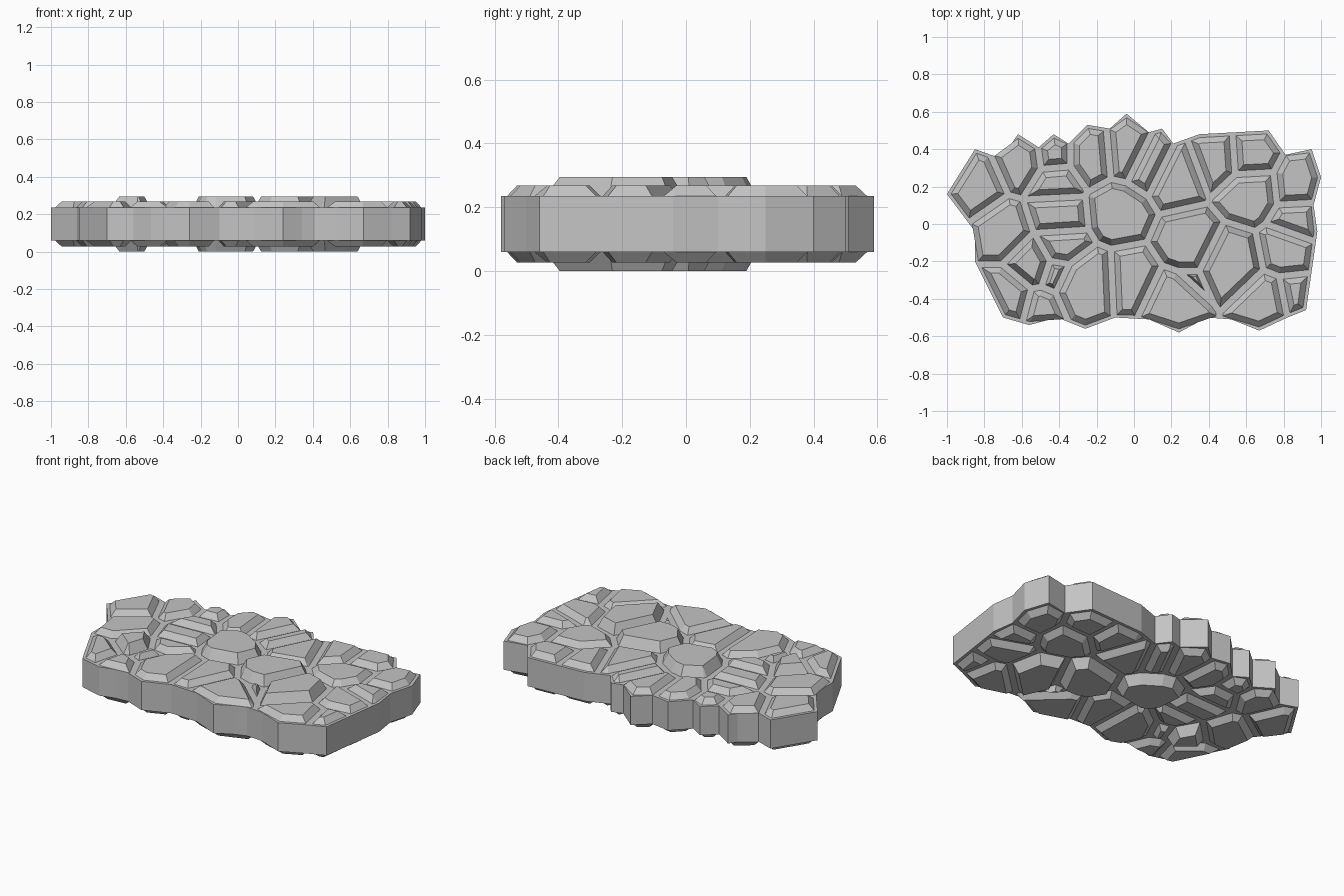
import bpy, bmesh
from mathutils import Vector
from mathutils.geometry import convex_hull_2d

default_cube = bpy.data.objects.get("Cube")
if default_cube:
    bpy.data.objects.remove(default_cube, do_unlink=True)

# Plan of the slab, in hundredths of a unit
OUTLINE = [
    (-100, 16), (-85, 40), (-71, 35), (-62, 48), (-51, 41), (-43, 48), (-35, 43),
    (-25, 53), (-13, 51), (-4, 59), (8, 49), (15, 51), (21, 43), (35, 48), (72, 50),
    (81, 37), (95, 40), (100, 25), (96, 10), (98, -4), (92, -46), (82, -50),
    (67, -57), (52, -51), (39, -50), (24, -58), (8, -51), (-10, -50), (-26, -56),
    (-41, -50), (-56, -54), (-70, -50), (-85, -20), (-85, -4)]

# Stone centres; an optional third value makes a stone larger or smaller
TALL_SEEDS = [(-9, 7), (30, -10), (50, -20), (-54, -20)]
LOW_SEEDS = [
    (-87, 21), (-58, 34), (-43, 36), (-42, 24), (-25, 36), (-2, 38), (8, 33),
    (22, 26), (46, 35), (61, 36), (89, 21), (62, 18), (90, 1), (85, -13),
    (88, -41), (73, -44), (-41, 4), (-69, -5), (-40, -12), (-25, -32, 86),
    (-42, -24, -57), (-2, -31), (19, -41), (30, -29, -215), (-69, -38),
    (-50, -43, -115)]

SLAB_BOTTOM, SLAB_TOP = 0.06, 0.235
TALL_RISE, LOW_RISE = 0.06, 0.034
GROOVE, BEVEL = 0.018, 0.03


def make_material(name, color):
    mat = bpy.data.materials.new(name)
    mat.use_nodes = True
    mat.diffuse_color = color
    mat.node_tree.nodes["Principled BSDF"].inputs["Base Color"].default_value = color
    return mat


stone_grey = make_material("stone grey", (0.55, 0.55, 0.55, 1))


def add_object(name, bm):
    bmesh.ops.recalc_face_normals(bm, faces=bm.faces[:])
    mesh = bpy.data.meshes.new(name)
    bm.to_mesh(mesh)
    bm.free()
    mesh.materials.append(stone_grey)
    obj = bpy.data.objects.new(name, mesh)
    bpy.context.collection.objects.link(obj)
    return obj


def clip(poly, normal, limit):
    """Keep the part of a polygon on the inner side of a line."""
    kept = []
    for i, p in enumerate(poly):
        q = poly[(i + 1) % len(poly)]
        dp, dq = p.dot(normal) - limit, q.dot(normal) - limit
        if dp <= 0:
            kept.append(p)
        if (dp < 0 < dq) or (dq < 0 < dp):
            kept.append(p.lerp(q, dp / (dp - dq)))
    return kept


def hull(poly):
    """Convex, counter-clockwise version of a polygon."""
    ring = [poly[i] for i in convex_hull_2d(poly)]
    area = sum(p.cross(ring[i - 1]) for i, p in enumerate(ring))
    return ring if area < 0 else ring[::-1]


def inset(ring, distance):
    result = ring
    for i, p in enumerate(ring):
        edge = ring[(i + 1) % len(ring)] - p
        if edge.length > 1e-5:
            normal = Vector((edge.y, -edge.x)).normalized()
            result = clip(result, normal, p.dot(normal) - distance)
    return result


def cell_around(seed, others, outline):
    """Region of the outline that belongs to one stone centre."""
    a, weight_a = seed
    poly = outline
    for b, weight_b in others:
        if b != a and len(poly) > 2:
            limit = b.dot(b) - a.dot(a) + weight_a - weight_b
            poly = clip(poly, 2 * (b - a), limit)
    return poly


def add_stone(name, cell, rise):
    ring = hull(cell)
    base = inset(ring, GROOVE)
    if len(base) < 3:
        return
    # Narrow stones get a narrower bevel
    bevel = BEVEL
    top = inset(base, bevel)
    while len(top) < 3 and bevel > 0.002:
        bevel *= 0.6
        top = inset(base, bevel)
    # The stone passes through the slab and shows on both faces
    layers = [(top, SLAB_BOTTOM - rise), (base, SLAB_BOTTOM),
              (base, SLAB_TOP), (top, SLAB_TOP + rise)]
    bm = bmesh.new()
    for points, z in layers:
        for p in points:
            bm.verts.new((p.x, p.y, z))
    bmesh.ops.remove_doubles(bm, verts=bm.verts[:], dist=0.002)
    made = bmesh.ops.convex_hull(bm, input=bm.verts[:])
    spare = {v for v in made["geom_interior"] + made["geom_unused"]
             if isinstance(v, bmesh.types.BMVert)}
    bmesh.ops.delete(bm, geom=list(spare), context='VERTS')
    bmesh.ops.dissolve_limit(bm, angle_limit=0.02, verts=bm.verts[:], edges=bm.edges[:])
    add_object(name, bm)


# Slab
outline = [Vector(p) / 100 for p in reversed(OUTLINE)]
bm = bmesh.new()
floor = bm.faces.new([bm.verts.new((p.x, p.y, SLAB_BOTTOM)) for p in outline])
walls = bmesh.ops.extrude_face_region(bm, geom=[floor], use_keep_orig=True)
lifted = [v for v in walls["geom"] if isinstance(v, bmesh.types.BMVert)]
bmesh.ops.translate(bm, verts=lifted, vec=(0, 0, SLAB_TOP - SLAB_BOTTOM))
add_object("slab", bm)

# Stones
seeds = [(Vector((x, y)) / 100, sum(w) / 1e4) for x, y, *w in TALL_SEEDS + LOW_SEEDS]
for number, seed in enumerate(seeds):
    region = cell_around(seed, seeds, outline)
    if len(region) > 2:
        tall = number < len(TALL_SEEDS)
        kind = "tall_stone" if tall else "low_stone"
        add_stone(f"{kind}_{number + 1}", region, TALL_RISE if tall else LOW_RISE)
